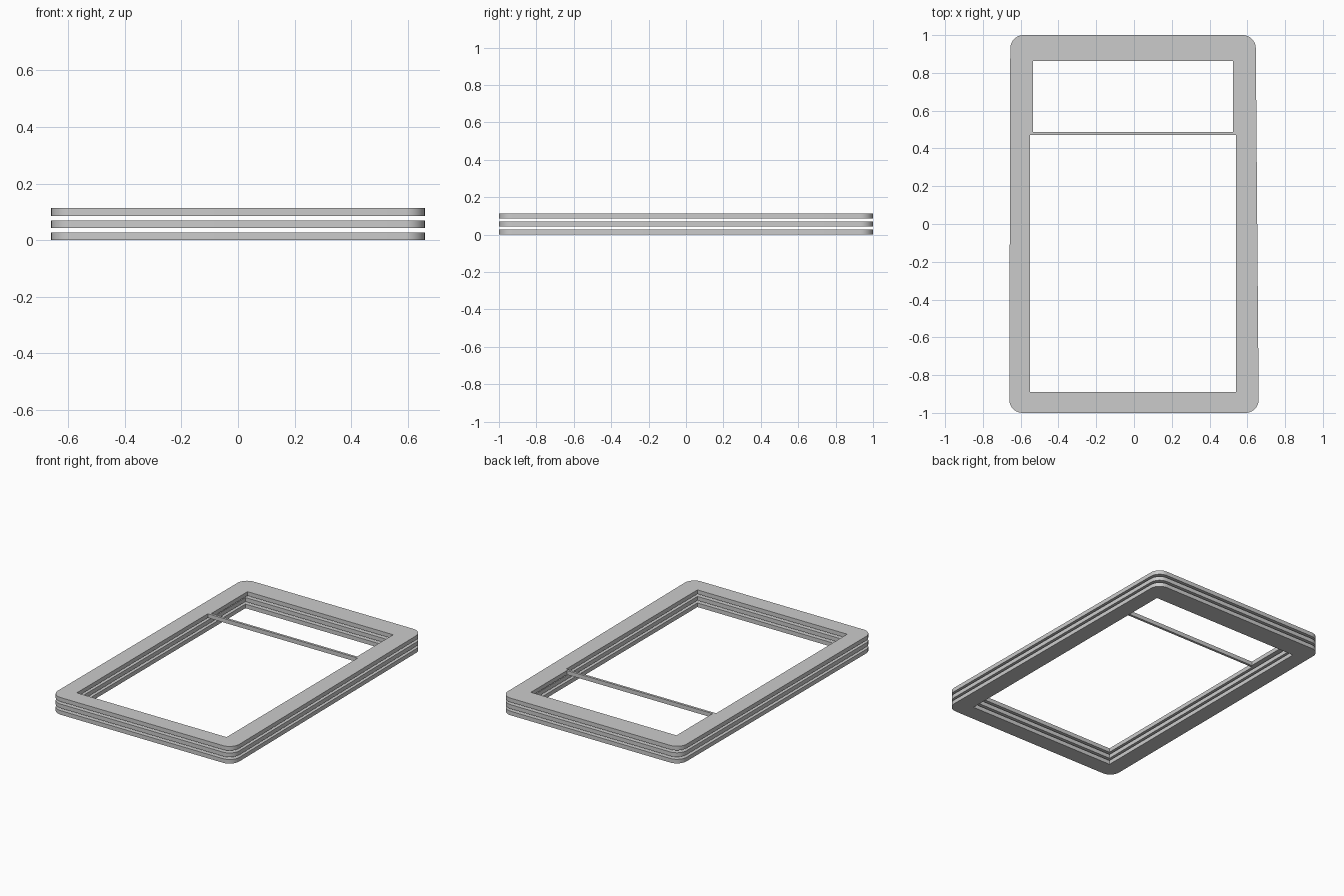
import bpy, bmesh
from math import sin, cos, pi

cube = bpy.data.objects.get("Cube")
if cube:
    bpy.data.objects.remove(cube)

grey = bpy.data.materials.new("plain_grey")
grey.use_nodes = True
colour = (0.6, 0.6, 0.6, 1)
grey.diffuse_color = colour
grey.node_tree.nodes["Principled BSDF"].inputs["Base Color"].default_value = colour

THICK = 0.027
SPACING = 0.043
RADIUS = 0.07


def rounded(corners, r, steps=10):
    """Round the corners of a near-rectangle given anticlockwise from front right."""
    points = []
    for i, (x, y) in enumerate(corners):
        cx = x + (r if x < 0 else -r)
        cy = y + (r if y < 0 else -r)
        for s in range(steps + 1):
            a = (i - 1 + s / steps) * pi / 2
            points.append((cx + r * cos(a), cy + r * sin(a)))
    return points


def box_outline(x0, x1, y0, y1):
    return [(x0, y0), (x0, y1), (x1, y1), (x1, y0)]


def plate(name, loops, z):
    """Extrude a flat outline with holes into a solid plate resting at z."""
    curve = bpy.data.curves.new(name, "CURVE")
    curve.dimensions = "2D"
    curve.fill_mode = "BOTH"
    curve.extrude = THICK / 2
    for loop in loops:
        spline = curve.splines.new("POLY")
        spline.points.add(len(loop) - 1)
        for point, (x, y) in zip(spline.points, loop):
            point.co = (x, y, 0, 1)
        spline.use_cyclic_u = True
    obj = bpy.data.objects.new(name, curve)
    bpy.context.collection.objects.link(obj)
    obj.location.z = z + THICK / 2
    bpy.ops.object.select_all(action="DESELECT")
    obj.select_set(True)
    bpy.context.view_layer.objects.active = obj
    bpy.ops.object.convert(target="MESH")
    obj = bpy.context.object

    # weld caps to walls and face everything outward
    bm = bmesh.new()
    bm.from_mesh(obj.data)
    bmesh.ops.remove_doubles(bm, verts=bm.verts, dist=0.0001)
    bmesh.ops.recalc_face_normals(bm, faces=bm.faces)
    bm.to_mesh(obj.data)
    bm.free()
    obj.data.materials.clear()
    obj.data.materials.append(grey)
    bpy.ops.object.shade_smooth_by_angle()
    return obj


# Slightly tapered outline shared by all three layers
outline = rounded([(0.66, -1), (0.645, 1), (-0.655, 1), (-0.66, -1)], RADIUS)

# Openings: a small back window and a large front window
back_window = box_outline(-0.535, 0.525, 0.488, 0.863)
front_window = box_outline(-0.55, 0.54, -0.89, 0.472)
full_opening = box_outline(-0.55, 0.54, -0.89, 0.863)

# Two open frames below, and the divided frame with its crossbar on top
plate("bottom_frame", [outline, full_opening], 0)
plate("middle_frame", [outline, full_opening], SPACING)
plate("top_frame_with_crossbar", [outline, back_window, front_window], 2 * SPACING)
